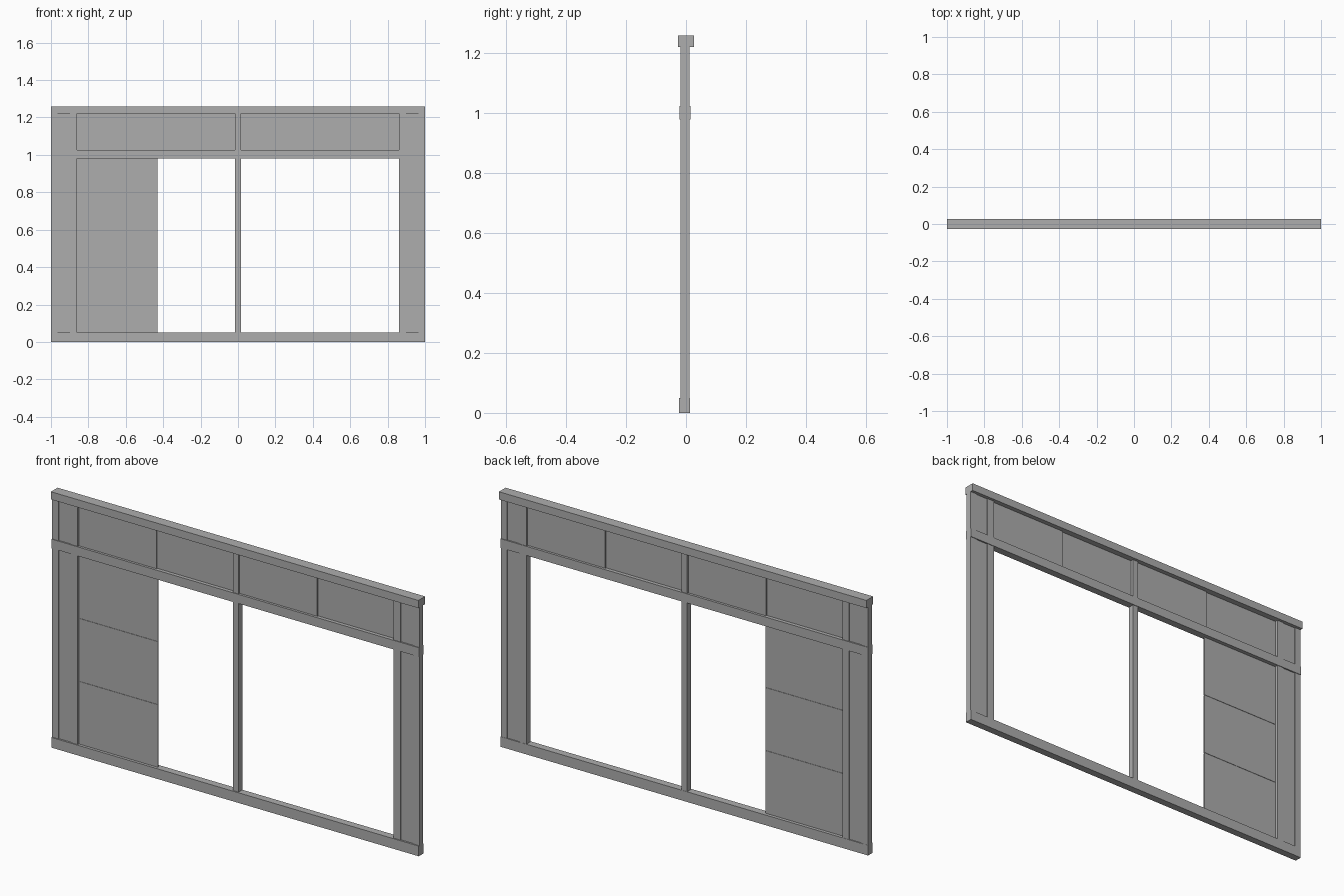
import bpy

cube = bpy.data.objects.get("Cube")
if cube:
    bpy.data.objects.remove(cube, do_unlink=True)

grey = bpy.data.materials.new("plain grey")
grey.use_nodes = True
colour = (0.42, 0.42, 0.42, 1)
grey.diffuse_color = colour
grey.node_tree.nodes["Principled BSDF"].inputs["Base Color"].default_value = colour


def box(name, x, y, z):
    """Box from three (low, high) ranges."""
    bpy.ops.mesh.primitive_cube_add(size=1, location=[sum(r) / 2 for r in (x, y, z)])
    ob = bpy.context.object
    ob.name = name
    ob.scale = [r[1] - r[0] for r in (x, y, z)]
    bpy.ops.object.transform_apply(location=False, rotation=False, scale=True)
    ob.data.materials.append(grey)
    return ob


SILL, RAIL_LOW, RAIL_TOP, HEAD, TOP = 0.05, 0.98, 1.025, 1.222, 1.26
WALL = (-0.018, 0.012)
JAMB, MULLION = 0.86, 0.015

# Horizontal members, running the full width
box("base_rail", (-1, 1), (-0.023, 0.013), (0, SILL))
box("middle_rail", (-1, 1), (-0.021, 0.015), (RAIL_LOW, RAIL_TOP))
box("top_cap", (-1, 1), (-0.026, 0.026), (HEAD, TOP))

# Side posts: two stiles with a shallow recessed panel between them
for side, s in (("left", 1), ("right", -1)):
    for part, a, b, y in (("inner_stile", JAMB, 0.897, WALL),
                          ("outer_stile", 0.965, 1, WALL),
                          ("post_panel", 0.897, 0.965, (-0.014, 0.008))):
        box(f"{side}_{part}", sorted((s * a, s * b)), y, (SILL, HEAD))

# Centre post
box("centre_post", (-MULLION, MULLION), WALL, (SILL, HEAD))

# Upper panes: staggered pairs, one in front of the other
FRONT_PANE, BACK_PANE = (-0.009, -0.003), (-0.003, 0.003)
for side, lo, hi in (("right", -JAMB, -MULLION), ("left", MULLION, JAMB)):
    mid = (lo + hi) / 2
    box(f"{side}_upper_front_pane", (lo, mid), FRONT_PANE, (RAIL_TOP, HEAD))
    box(f"{side}_upper_back_pane", (mid, hi), BACK_PANE, (RAIL_TOP, HEAD))

# Sliding door made of three stacked panels with fine seams
step = (RAIL_LOW - SILL) / 3
for i in range(3):
    z = SILL + i * step
    box(f"door_panel_{i + 1}", (-JAMB, -0.43), FRONT_PANE, (z, z + step - 0.002))
box("door_backing", (-JAMB, -0.43), (-0.007, -0.005), (SILL, RAIL_LOW))
